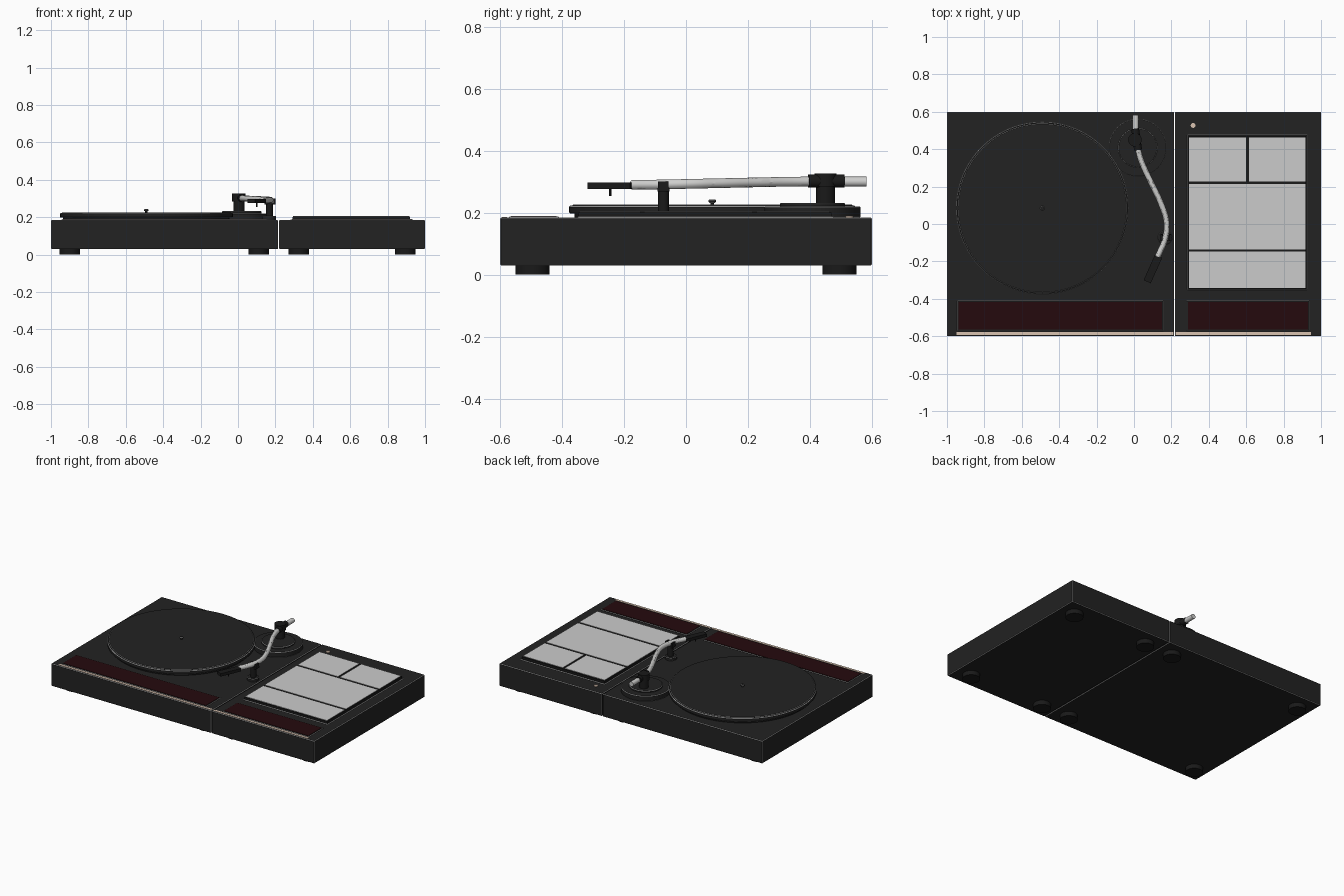
import bpy, bmesh, math
from mathutils import Vector, Matrix

if "Cube" in bpy.data.objects:
    bpy.data.objects.remove(bpy.data.objects["Cube"], do_unlink=True)


def material(name, rgb):
    m = bpy.data.materials.new(name)
    m.use_nodes = True
    m.diffuse_color = (*rgb, 1)
    m.node_tree.nodes["Principled BSDF"].inputs["Base Color"].default_value = (*rgb, 1)
    return m


CHARCOAL = material("charcoal", (0.016, 0.016, 0.016))
BLACK = material("matte black", (0.01, 0.01, 0.01))
EDGE = material("worn edge grey", (0.5, 0.5, 0.5))
METAL = material("brushed metal", (0.62, 0.62, 0.61))
PAD = material("pad grey", (0.6, 0.6, 0.6))
RED = material("dark red", (0.018, 0.003, 0.004))
BEIGE = material("warm beige", (0.7, 0.55, 0.44))


def finish(name, bm, mat, trim):
    # Chamfer the hard edges, giving the chamfer the trim colour
    if trim:
        hard = [e for e in bm.edges if e.calc_face_angle(0) > math.radians(40)]
        bmesh.ops.bevel(bm, geom=hard, offset=trim, segments=1, profile=0.5,
                        affect='EDGES', material=1)
    me = bpy.data.meshes.new(name)
    bm.to_mesh(me)
    bm.free()
    me.materials.append(mat)
    me.materials.append(EDGE)
    ob = bpy.data.objects.new(name, me)
    bpy.context.collection.objects.link(ob)
    smooth(ob)
    return ob


def smooth(ob):
    bpy.ops.object.select_all(action='DESELECT')
    ob.select_set(True)
    bpy.context.view_layer.objects.active = ob
    bpy.ops.object.shade_smooth_by_angle(angle=math.radians(30))


def box(name, x, y, z, mat, trim=0):
    """Box from (low, high) pairs on each axis."""
    bm = bmesh.new()
    size = [b - a for a, b in (x, y, z)]
    mid = Vector([(a + b) / 2 for a, b in (x, y, z)])
    bmesh.ops.create_cube(bm, size=1, matrix=Matrix.Translation(mid) @ Matrix.Diagonal((*size, 1)))
    return finish(name, bm, mat, trim)


def rod(name, start, end, r, mat, trim=0, sides=32):
    """Cylinder between two points."""
    a, b = Vector(start), Vector(end)
    turn = (b - a).to_track_quat('Z', 'Y').to_matrix().to_4x4()
    bm = bmesh.new()
    bmesh.ops.create_cone(bm, cap_ends=True, segments=sides, radius1=r, radius2=r,
                          depth=(b - a).length, matrix=Matrix.Translation((a + b) / 2) @ turn)
    return finish(name, bm, mat, trim)


def disc(name, x, y, z, r, mat, trim=0, sides=32):
    return rod(name, (x, y, z[0]), (x, y, z[1]), r, mat, trim, sides)


TOP = 0.184

# Two housings side by side, each on four feet
box("deck_housing", (-1, 0.215), (-0.6, 0.6), (0.03, TOP), CHARCOAL, 0.003)
box("controller_housing", (0.22, 1), (-0.6, 0.6), (0.03, TOP), CHARCOAL, 0.003)
for x in (-0.9, 0.11, 0.325, 0.895):
    for y in (-0.495, 0.495):
        disc("foot", x, y, (0, 0.031), 0.055, BLACK)

# Red front panels in thin frames, with a beige strip along the front
for side, x0, x1 in (("deck", -0.945, 0.158), ("controller", 0.28, 0.937)):
    box(side + "_panel_frame", (x0, x1), (-0.572, -0.41), (TOP - 0.01, TOP + 0.003), CHARCOAL, 0.002)
    box(side + "_red_panel", (x0 + 0.008, x1 - 0.008), (-0.564, -0.418), (TOP, TOP + 0.005), RED)
for side, x0, x1 in (("deck", -0.95, 0.212), ("controller", 0.223, 0.945)):
    box(side + "_front_strip", (x0, x1), (-0.593, -0.577), (TOP - 0.002, TOP + 0.002), BEIGE)

# Platter, mat and spindle
PX, PY = -0.49, 0.085
disc("platter_base", PX, PY, (TOP, 0.2), 0.445, BLACK, 0, 96)
disc("platter", PX, PY, (0.197, 0.223), 0.462, CHARCOAL, 0.004, 96)
disc("platter_mat", PX, PY, (0.22, 0.226), 0.452, CHARCOAL, 0.002, 96)
disc("spindle", PX, PY, (0.22, 0.235), 0.006, BLACK)
disc("spindle_cap", PX, PY, (0.232, 0.243), 0.012, CHARCOAL, 0.003)

# Pad block, split into four pads by narrow gaps
box("pad_rim", (0.284, 0.928), (-0.352, 0.479), (TOP - 0.01, TOP + 0.003), CHARCOAL, 0.003)
box("pad_block", (0.291, 0.92), (-0.347, 0.47), (TOP, 0.201), BLACK)
pads = (("left", 0.295, 0.6, 0.227, 0.463), ("right", 0.614, 0.916, 0.227, 0.463),
        ("middle", 0.295, 0.916, -0.135, 0.215), ("front", 0.295, 0.916, -0.343, -0.147))
for place, x0, x1, y0, y1 in pads:
    box(place + "_pad", (x0, x1), (y0, y1), (0.197, 0.204), BLACK)
    box(place + "_pad_face", (x0, x1), (y0, y1), (0.203, 0.206), PAD)
disc("power_light", 0.316, 0.527, (TOP, TOP + 0.006), 0.013, BEIGE)

# Tonearm mount
MX, MY = 0.02, 0.408
disc("tonearm_base", MX, MY, (TOP, 0.22), 0.155, CHARCOAL, 0.003, 64)
disc("tonearm_plate", MX, MY, (0.218, 0.232), 0.105, CHARCOAL, 0.003, 64)
disc("tonearm_post", 0.005, 0.45, (0.23, 0.29), 0.03, BLACK)
disc("tonearm_pivot", 0.005, 0.45, (0.285, 0.327), 0.036, BLACK)
rod("tonearm_collar", (0.022, 0.395, 0.302), (0.006, 0.51, 0.302), 0.021, BLACK)
rod("counterweight", (0.009, 0.5, 0.3), (0.009, 0.582, 0.3), 0.016, METAL)

# Curved arm tube swept along a path
path = [(0.015, 0.42, 0.301), (0.04, 0.335, 0.3), (0.085, 0.235, 0.298), (0.148, 0.1, 0.295),
        (0.174, 0.01, 0.293), (0.166, -0.08, 0.291), (0.127, -0.175, 0.29)]
curve = bpy.data.curves.new("tonearm_path", 'CURVE')
curve.dimensions = '3D'
curve.bevel_depth = 0.0155
curve.bevel_resolution = 4
curve.use_fill_caps = True
spline = curve.splines.new('BEZIER')
spline.bezier_points.add(len(path) - 1)
for point, co in zip(spline.bezier_points, path):
    point.co = co
    point.handle_left_type = point.handle_right_type = 'AUTO'
curve.materials.append(METAL)
arm = bpy.data.objects.new("tonearm_tube", curve)
bpy.context.collection.objects.link(arm)
bpy.ops.object.select_all(action='DESELECT')
arm.select_set(True)
bpy.context.view_layer.objects.active = arm
bpy.ops.object.convert(target='MESH')
smooth(bpy.context.view_layer.objects.active)

# Headshell and needle, turned to follow the end of the arm
shell = box("headshell", (-0.021, 0.021), (-0.075, 0.075), (-0.01, 0.01), BLACK)
shell.location = (0.101, -0.24, 0.287)
shell.rotation_euler.z = math.radians(-24)
disc("needle", 0.099, -0.245, (0.254, 0.28), 0.004, BLACK, 0, 12)

# Arm rest with a cradle under the tube
disc("rest_base", 0.166, -0.073, (TOP, 0.205), 0.038, CHARCOAL, 0.002)
disc("rest_post", 0.168, -0.073, (0.2, 0.275), 0.018, BLACK)
box("rest_cradle", (0.142, 0.2), (-0.092, -0.054), (0.268, 0.279), BLACK)
for x in (0.142, 0.19):
    box("rest_prong", (x, x + 0.01), (-0.09, -0.056), (0.274, 0.3), BLACK)
